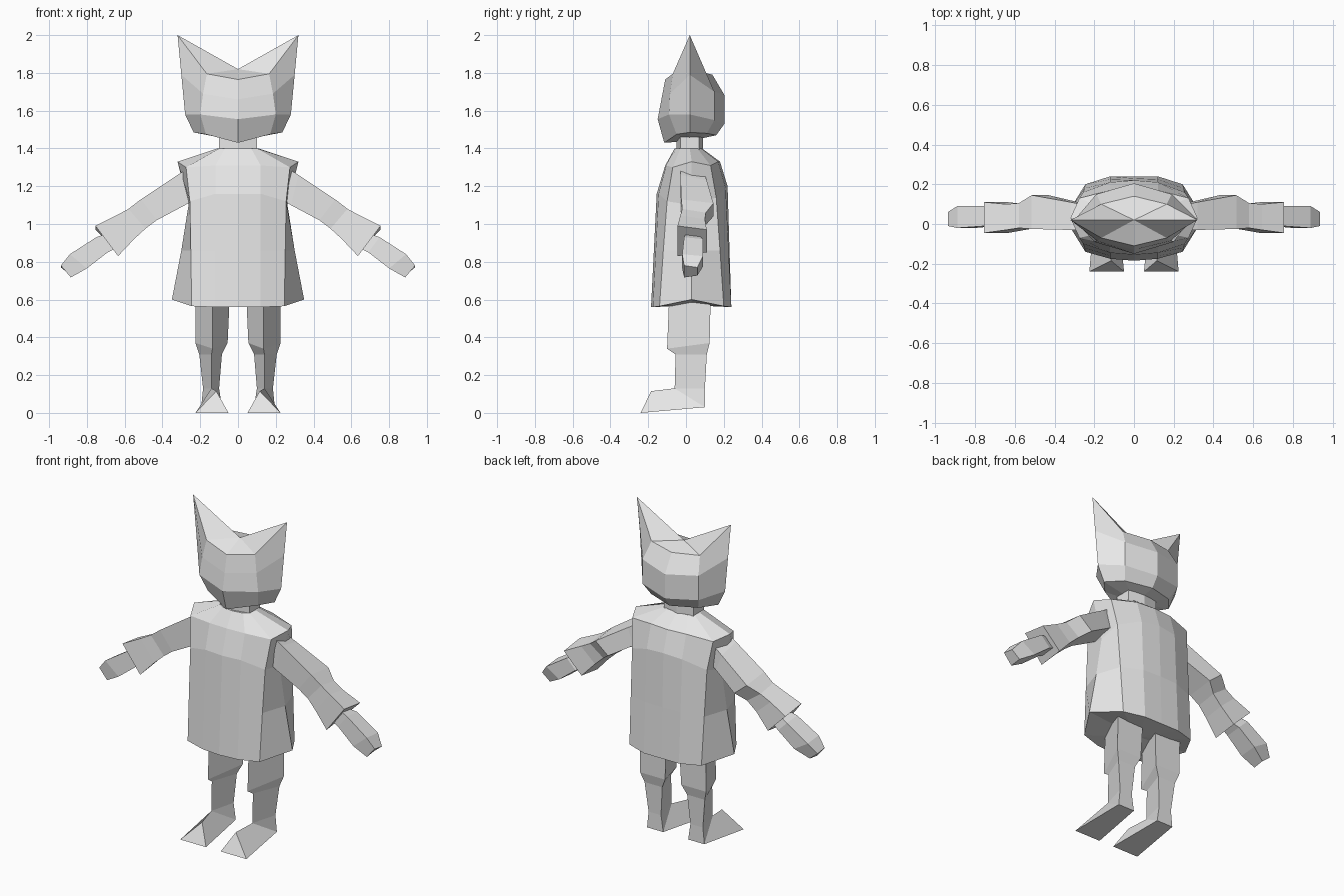
import bpy, bmesh

mat = bpy.data.materials.new("light_grey")
mat.diffuse_color = (0.8, 0.8, 0.8, 1)


def loft(name, rings, top=None, bottom=None, mirror=False):
    """Skin closed rings; cap the ends with a face, or a fan to a given centre point."""
    bm = bmesh.new()
    loops = [[bm.verts.new(p) for p in r] for r in rings]
    n = len(rings[0])
    for a, b in zip(loops, loops[1:]):
        for i in range(n):
            j = (i + 1) % n
            bm.faces.new((a[i], a[j], b[j], b[i]))
    for loop, centre in ((loops[0], top), (loops[-1], bottom)):
        if centre is None:
            bm.faces.new(loop)
        else:
            c = bm.verts.new(centre)
            for i in range(n):
                bm.faces.new((loop[i], loop[(i + 1) % n], c))
    bmesh.ops.remove_doubles(bm, verts=bm.verts, dist=0.0005)
    bmesh.ops.recalc_face_normals(bm, faces=bm.faces)
    me = bpy.data.meshes.new(name)
    bm.to_mesh(me)
    bm.free()
    me.materials.append(mat)
    ob = bpy.data.objects.new(name, me)
    bpy.context.collection.objects.link(ob)
    if mirror:
        ob.modifiers.new("mirror", 'MIRROR')
    return ob


def full(half):
    """Right half outline, front centre to back centre, mirrored to a closed ring."""
    return half + [(-x, y, z) for x, y, z in reversed(half[1:-1])]


# Head with the two pointed ears pulled out of the top ring
head = [
    [(0, -.11, 1.765), (.165, -.07, 1.795), (.32, .02, 2.0), (.165, .10, 1.80), (0, .14, 1.79)],
    [(0, -.13, 1.66), (.185, -.085, 1.69), (.30, .02, 1.79), (.19, .15, 1.70), (0, .205, 1.68)],
    [(0, -.15, 1.555), (.20, -.09, 1.58), (.28, .02, 1.58), (.19, .15, 1.55), (0, .203, 1.53)],
    [(0, -.115, 1.43), (.17, -.05, 1.475), (.235, .02, 1.485), (.16, .11, 1.48), (0, .16, 1.47)],
]
loft("head", [full(r) for r in head], (0, .02, 1.82), (0, .02, 1.44))

# Neck
neck = [(0, -.05), (.10, -.03), (.10, .07), (0, .09)]
loft("neck", [full([(x, y, z) for x, y in neck]) for z in (1.46, 1.37)])

# Sleeveless tunic, flaring to the hem
tunic = [
    [(0, -.06, 1.40), (.07, -.05, 1.40), (.10, -.03, 1.40), (.11, .02, 1.40),
     (.10, .06, 1.40), (.07, .08, 1.40), (0, .085, 1.40)],
    [(0, -.11, 1.31), (.12, -.105, 1.31), (.275, -.07, 1.30), (.32, .03, 1.33),
     (.275, .13, 1.31), (.12, .17, 1.33), (0, .18, 1.33)],
    [(0, -.155, 1.16), (.12, -.145, 1.16), (.255, -.10, 1.12), (.262, .03, 1.10),
     (.255, .16, 1.14), (.12, .21, 1.19), (0, .22, 1.20)],
    [(0, -.17, .86), (.12, -.16, .86), (.25, -.12, .86), (.30, .03, .86),
     (.25, .18, .86), (.12, .225, .87), (0, .23, .87)],
    [(0, -.185, .56), (.12, -.175, .56), (.245, -.14, .565), (.35, .03, .60),
     (.245, .20, .565), (.12, .24, .56), (0, .24, .56)],
]
loft("tunic", [full(r) for r in tunic], (0, .02, 1.40), (0, .03, .57))


def section(top, bot, y0, y1, drop=.02):
    """Four cornered limb section whose back top corner sits a little lower."""
    (tx, tz), (bx, bz) = top, bot
    return [(tx, y0, tz), (tx, y1, tz - drop), (bx, y1, bz + drop), (bx, y0, bz)]


# Sleeves with a bent elbow and a wide cuff
loft("sleeve", [
    section((.27, 1.29), (.23, 1.13), -.03, .10, .03),
    section((.32, 1.26), (.28, 1.10), -.03, .11, .03),
    section((.515, 1.13), (.43, 1.02), -.025, .145),
    section((.58, 1.08), (.49, .975), -.02, .105),
    section((.645, 1.045), (.55, .92), -.03, .10),
    section((.755, .99), (.635, .83), -.045, .11),
], mirror=True)

# Hands
loft("hand", [
    section((.69, .95), (.63, .88), 0, .07, .01),
    section((.75, .93), (.69, .85), -.01, .09, .01),
    section((.89, .84), (.80, .765), -.02, .09, .01),
    section((.938, .78), (.885, .717), -.01, .06, .01),
], mirror=True)


def tri(front, outer, inner, yb, zb):
    """Three sided leg section: front ridge and two back corners."""
    return [front, (outer, yb, zb), (inner, yb, zb)]


# Legs with a knee fold, running into wedge shaped feet
loft("leg", [
    tri((.135, -.09, .59), .225, .045, .13, .59),
    tri((.135, -.10, .34), .225, .055, .125, .37),
    tri((.14, -.055, .31), .205, .085, .11, .31),
    tri((.14, -.06, .13), .185, .10, .10, .13),
    tri((.14, -.06, .13), .195, .085, .10, .03),
    tri((.115, -.185, .115), .225, .05, -.24, 0),
], mirror=True)
